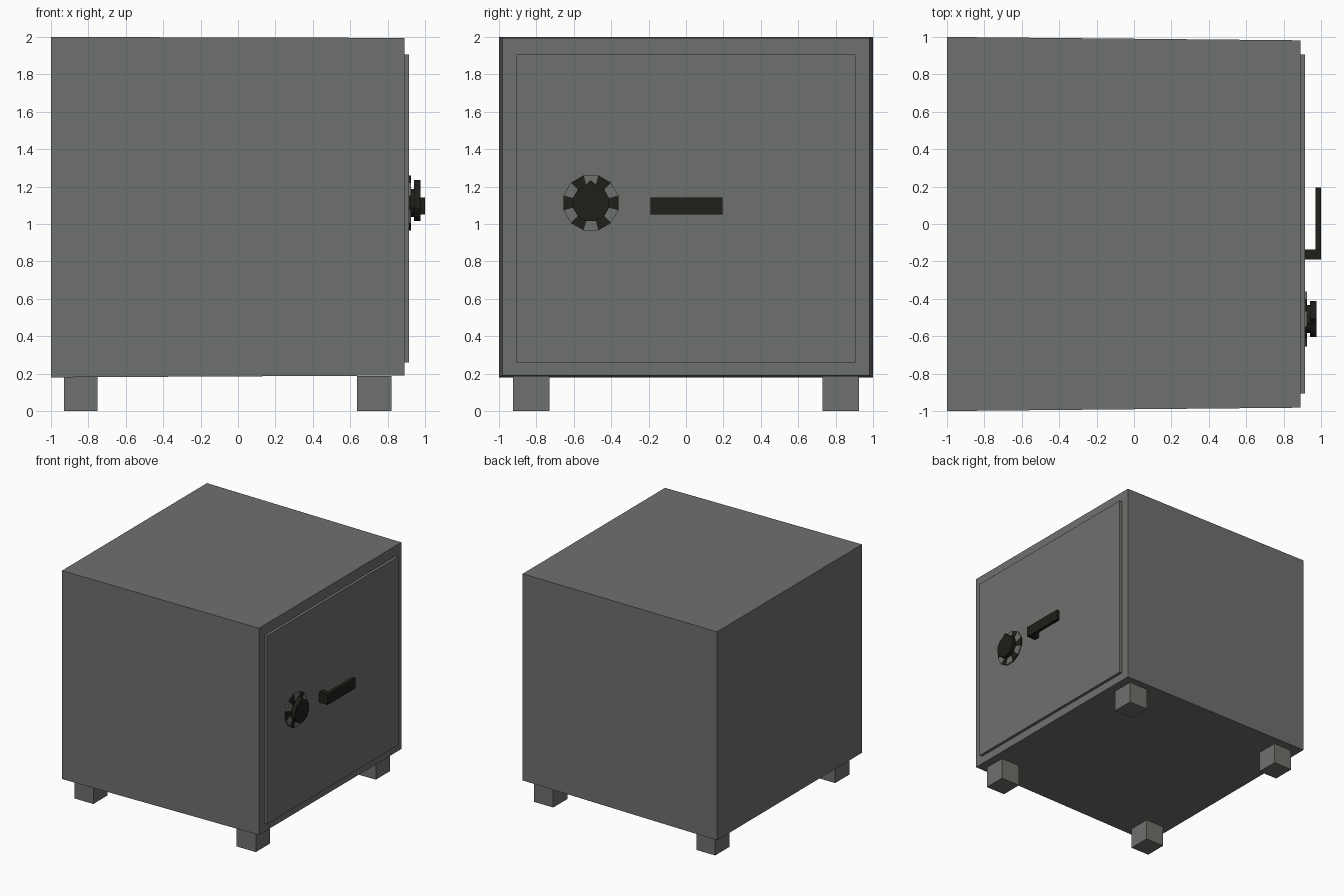
import bpy, bmesh
from math import cos, sin, radians

if "Cube" in bpy.data.objects:
    bpy.data.objects.remove(bpy.data.objects["Cube"])


def material(name, rgb):
    m = bpy.data.materials.new(name)
    m.diffuse_color = (*rgb, 1)
    m.use_nodes = True
    m.node_tree.nodes["Principled BSDF"].inputs["Base Color"].default_value = m.diffuse_color
    return m


GREY = material("grey_metal", (0.155, 0.165, 0.15))
DARK = material("dark_metal", (0.013, 0.013, 0.010))


def finish(name, bm, *mats):
    bmesh.ops.recalc_face_normals(bm, faces=bm.faces)
    me = bpy.data.meshes.new(name)
    bm.to_mesh(me)
    bm.free()
    for m in mats:
        me.materials.append(m)
    ob = bpy.data.objects.new(name, me)
    bpy.context.collection.objects.link(ob)
    return ob


def box(name, x, y, z, mat):
    bm = bmesh.new()
    bmesh.ops.create_cube(bm, size=1)
    for v in bm.verts:
        v.co = (x[v.co.x > 0], y[v.co.y > 0], z[v.co.z > 0])
    return finish(name, bm, mat)


def prism(name, profile, x0, x1, *mats):
    """Extrude a (y, z) outline along x; the cap is a fan of triangles."""
    bm = bmesh.new()
    a = [bm.verts.new((x0, y, z)) for y, z in profile]
    b = [bm.verts.new((x1, y, z)) for y, z in profile]
    n = len(profile)
    centre = bm.verts.new((x1, DIAL_Y, DIAL_Z))
    bm.faces.new(a)
    for i in range(n):
        j = (i + 1) % n
        for f in (bm.faces.new((a[i], a[j], b[j], b[i])),
                  bm.faces.new((b[i], b[j], centre))):
            f.material_index = i % len(mats)
    return finish(name, bm, *mats)


DIAL_Y, DIAL_Z = -0.508, 1.113


def ring(radius, n, start):
    return [(DIAL_Y + radius * cos(radians(start + 360 * i / n)),
             DIAL_Z + radius * sin(radians(start + 360 * i / n))) for i in range(n)]


# body, tapering slightly toward the door side
body = box("body", (-1, 0.89), (-1, 1), (0.18, 2), GREY)
for v in body.data.vertices:
    if v.co.x > 0:
        v.co.y = 0.982 if v.co.y > 0 else -0.982
        v.co.z = 1.995 if v.co.z > 1 else 0.19

# door panel
box("door", (0.885, 0.915), (-0.905, 0.905), (0.26, 1.905), GREY)

# feet
for i, x in enumerate(((-0.93, -0.75), (0.635, 0.82))):
    for j, y in enumerate(((-0.925, -0.73), (0.73, 0.925))):
        box(f"foot_{i}{j}", x, y, (0, 0.187), GREY)

# combination dial with alternating segments, stem and knob with pointer
prism("dial_plate", ring(0.152, 12, -15), 0.91, 0.926, DARK, GREY)
prism("dial_stem", ring(0.078, 12, -15), 0.92, 0.945, DARK)
knob = ring(0.1, 12, -15)
knob.insert(4, (DIAL_Y, 1.235))
prism("dial_knob", knob, 0.94, 0.975, DARK)

# lever handle
box("handle_stem", (0.91, 0.985), (-0.19, -0.137), (1.052, 1.143), DARK)
box("handle_bar", (0.97, 1.0), (-0.19, 0.195), (1.052, 1.143), DARK)
